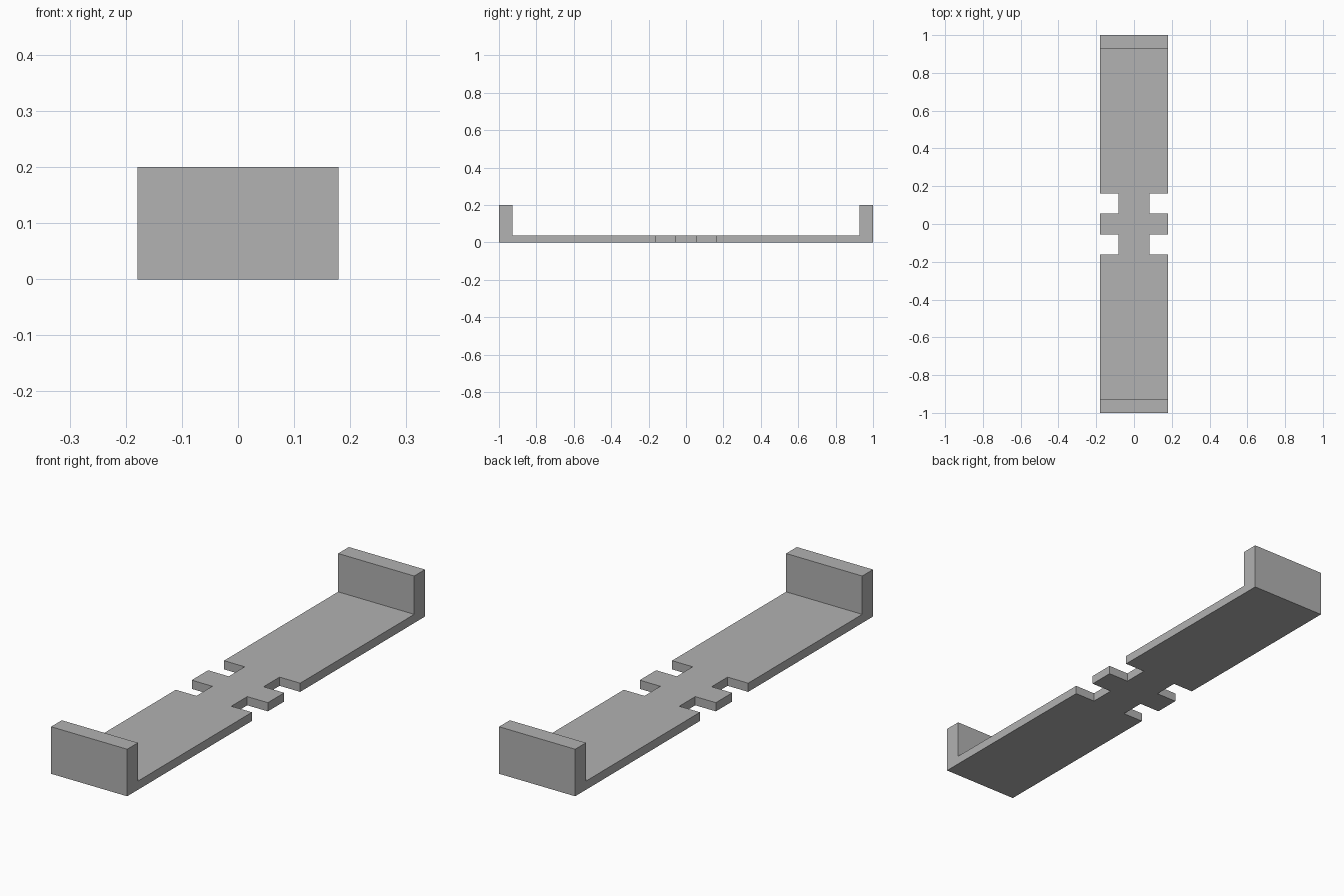
import bpy
import bmesh
from mathutils import Vector

cube = bpy.data.objects.get("Cube")
if cube:
    bpy.data.objects.remove(cube, do_unlink=True)

HALF_WIDTH, HALF_LENGTH = 0.179, 1.0
WAIST = 0.082                            # half width between the notches
NOTCH_START, NOTCH_END = 0.055, 0.162
WALL_INNER = 0.928
PLATE_TOP, WALL_TOP = 0.037, 0.2

grey = bpy.data.materials.new("plain grey")
grey.use_nodes = True
colour = (0.445, 0.445, 0.445, 1)
grey.diffuse_color = colour
grey.node_tree.nodes["Principled BSDF"].inputs["Base Color"].default_value = colour

# Plan outline: one quarter, mirrored front to back and then side to side
quarter = [(HALF_WIDTH, NOTCH_START), (WAIST, NOTCH_START),
           (WAIST, NOTCH_END), (HALF_WIDTH, NOTCH_END),
           (HALF_WIDTH, HALF_LENGTH)]
side = [(x, -y) for x, y in reversed(quarter)] + quarter
outline = side + [(-x, y) for x, y in reversed(side)]

# Notched base plate
bm = bmesh.new()
base = bm.faces.new([bm.verts.new((x, y, 0)) for x, y in outline])
top = bmesh.ops.extrude_face_region(bm, geom=[base])["geom"]
for v in top:
    if isinstance(v, bmesh.types.BMVert):
        v.co.z = PLATE_TOP

# Upright end walls, raised from a strip at each end
for end in (-1, 1):
    bmesh.ops.bisect_plane(bm, geom=bm.verts[:] + bm.edges[:] + bm.faces[:],
                           plane_co=(0, end * WALL_INNER, 0), plane_no=(0, 1, 0))
strips = [f for f in bm.faces
          if all(abs(v.co.z - PLATE_TOP) < 1e-4 for v in f.verts)
          and abs(f.calc_center_median().y) > WALL_INNER]
for strip in strips:
    raised = bmesh.ops.extrude_discrete_faces(bm, faces=[strip])["faces"]
    bmesh.ops.translate(bm, verts=raised[0].verts[:],
                        vec=Vector((0, 0, WALL_TOP - PLATE_TOP)))

# Merge coplanar faces into clean flat sides
bmesh.ops.recalc_face_normals(bm, faces=bm.faces[:])
bmesh.ops.dissolve_limit(bm, angle_limit=0.01, verts=bm.verts[:], edges=bm.edges[:])

mesh = bpy.data.meshes.new("notched_bracket")
bm.to_mesh(mesh)
bm.free()
mesh.materials.append(grey)
bpy.context.collection.objects.link(bpy.data.objects.new("notched_bracket", mesh))
